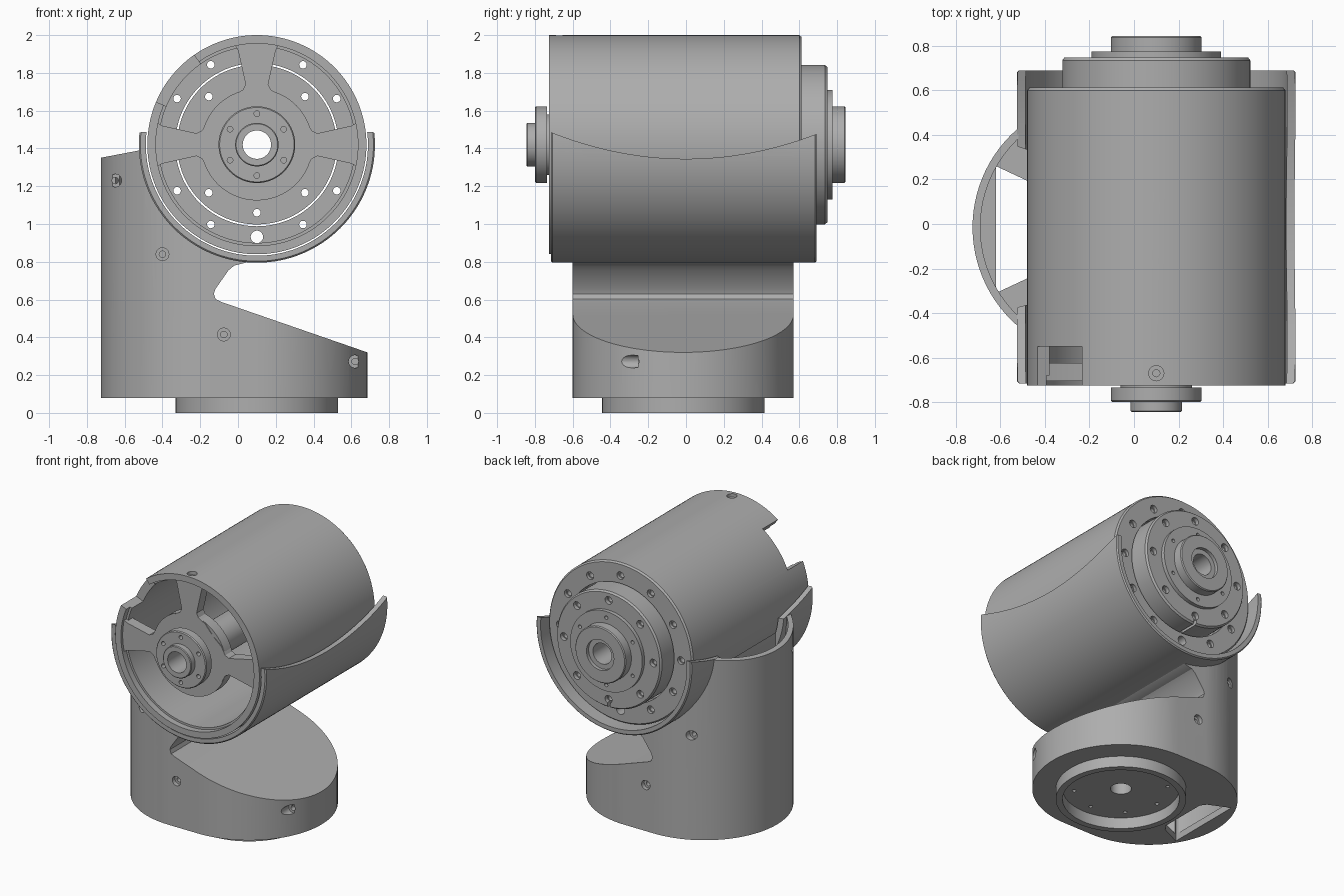
import bpy, bmesh, math
from math import cos, sin, pi, radians, sqrt
from mathutils import Matrix

if "Cube" in bpy.data.objects:
    bpy.data.objects.remove(bpy.data.objects["Cube"], do_unlink=True)

CX, CZ = 0.1, 1.42            # axis of the horizontal joint
BY, BR, LX = -0.015, 0.585, -0.14   # base: centre y, radius, left centre x

grey = bpy.data.materials.new("plain_grey")
grey.use_nodes = True
grey.diffuse_color = (0.42, 0.42, 0.42, 1)
grey.node_tree.nodes["Principled BSDF"].inputs["Base Color"].default_value = (0.42, 0.42, 0.42, 1)


def finish(name, bm):
    bmesh.ops.remove_doubles(bm, verts=bm.verts, dist=1e-5)
    bmesh.ops.recalc_face_normals(bm, faces=bm.faces)
    mesh = bpy.data.meshes.new(name)
    bm.to_mesh(mesh)
    bm.free()
    ob = bpy.data.objects.new(name, mesh)
    bpy.context.collection.objects.link(ob)
    mesh.materials.append(grey)
    return ob


def add_prism(bm, pts, axis, lo, hi):
    """Extrude a 2D outline along x, y or z."""
    place = {"x": lambda p, t: (t, *p), "y": lambda p, t: (p[0], t, p[1]),
             "z": lambda p, t: (*p, t)}[axis]
    a = [bm.verts.new(place(p, lo)) for p in pts]
    b = [bm.verts.new(place(p, hi)) for p in pts]
    bm.faces.new(a)
    bm.faces.new(b[::-1])
    for i in range(len(pts)):
        j = (i + 1) % len(pts)
        bm.faces.new((a[i], b[i], b[j], a[j]))


def prism(name, pts, axis, lo, hi):
    bm = bmesh.new()
    add_prism(bm, pts, axis, lo, hi)
    return finish(name, bm)


def arc(cx, cy, r, a0, a1, n):
    return [(cx + r * cos(radians(a0 + (a1 - a0) * i / n)),
             cy + r * sin(radians(a0 + (a1 - a0) * i / n))) for i in range(n + 1)]


def rods(name, spots, axis="y", n=20):
    """Several cylinders in one mesh: (u, v, radius, lo, hi)."""
    bm = bmesh.new()
    for u, v, r, lo, hi in spots:
        add_prism(bm, arc(u, v, r, 0, 360, n)[:-1], axis, lo, hi)
    return finish(name, bm)


def circle_of(count, radius, r, lo, hi, turn=0):
    return [(CX + radius * cos(2 * pi * i / count + turn),
             CZ + radius * sin(2 * pi * i / count + turn), r, lo, hi) for i in range(count)]


def lathe(name, profile, steps=128):
    """Spin a closed (radius, y) outline round the joint axis."""
    bm = bmesh.new()
    vs = [bm.verts.new((CX + r, y, CZ)) for r, y in profile]
    es = [bm.edges.new((vs[i], vs[(i + 1) % len(vs)])) for i in range(len(vs))]
    bmesh.ops.spin(bm, geom=vs + es, cent=(CX, 0, CZ), axis=(0, 1, 0),
                   angle=2 * pi, steps=steps, use_duplicate=False)
    return finish(name, bm)


def boolean(ob, tool, op="DIFFERENCE", keep=False):
    mod = ob.modifiers.new("cut", "BOOLEAN")
    mod.operation, mod.object, mod.solver = op, tool, "EXACT"
    deps = bpy.context.evaluated_depsgraph_get()
    deps.update()
    mesh = bpy.data.meshes.new_from_object(ob.evaluated_get(deps))
    ob.modifiers.clear()
    ob.data = mesh
    if not keep:
        bpy.data.objects.remove(tool, do_unlink=True)


# Base: rounded-end block trimmed to the side outline
bm = bmesh.new()
add_prism(bm, arc(CX, BY, BR, -90, 90, 48) + arc(LX, BY, BR, 90, 270, 48), "z", 0.08, 1.6)
rim = [e for e in bm.edges if all(v.co.z < 0.1 for v in e.verts)]
bmesh.ops.bevel(bm, geom=rim, offset=0.015, segments=2, affect="EDGES", profile=0.5)
base = finish("base_body", bm)
outline = [(-0.9, 0), (0.9, 0), (0.9, 0.245), (0.68, 0.322), (-0.09, 0.588), (-0.118, 0.602),
           (-0.128, 0.63), (-0.12, 0.655), (-0.05, 0.755), (-0.02, 0.78), (0.04, 0.795),
           (0.1, 0.84), (0.1, 1.5), (-0.52, 1.39), (-0.73, 1.35), (-0.9, 1.317)]
boolean(base, prism("outline_tool", outline, "y", -1, 1), "INTERSECT")
boolean(base, rods("saddle_tool", [(CX, CZ, 0.62, -1, 1)], n=128))

# Cable cavity and the slot through its floor
boolean(base, prism("cavity_tool", arc(LX, BY, 0.55, 130, 230, 24) + [(-0.25, -0.43), (-0.25, 0.4)],
                    "z", 0.13, 1.7))
slot = [(-0.62, 0.26), (-0.47, 0.19), (-0.44, 0.15), (-0.44, -0.2), (-0.47, -0.24), (-0.62, -0.31)]
boolean(base, prism("slot_tool", slot, "z", 0, 0.3))


# Counterbored screw holes in the front and back walls
def skin(x):
    dx = x - LX if x < LX else max(0, x - CX)
    return sqrt(BR * BR - dx * dx)


screws = [(-0.65, 1.23), (-0.4, 0.84), (-0.075, 0.415), (0.62, 0.272)]
for r, depth in ((0.034, 0.03), (0.017, 0.08)):
    front = [(x, z, r, -1, BY - skin(x) + depth) for x, z in screws]
    back = [(x, z, r, BY + skin(x) - depth, 1) for x, z in screws[1:3]]
    boolean(base, rods("screw_tool", front + back))

# Underside mounting socket
holes = [(CX, BY, 0.07, -0.1, 0.25)]
holes += [(CX + 0.31 * cos(i * pi / 4), BY + 0.31 * sin(i * pi / 4), 0.013, -0.1, 0.12) for i in range(8)]
boolean(base, rods("socket_hole_tool", holes, "z"))
collar = rods("base_collar", [(CX, BY, 0.43, 0, 0.1)], "z", 96)
boolean(collar, rods("collar_tool", [(CX, BY, 0.385, -0.1, 0.2)], "z", 96))

# Cradle: half shell with dipped edges
cradle = lathe("cradle", [(0.588, -0.715), (0.617, -0.715), (0.625, -0.707),
                          (0.625, 0.682), (0.617, 0.69), (0.588, 0.69)])
dip = [(y / 20, 1.345 + 0.135 * (y / 14) ** 2) for y in range(-16, 17)]
boolean(cradle, prism("dip_tool", dip + [(0.8, 2.3), (-0.8, 2.3)], "x", -1, 1))
window = [(-0.75, 0.3), (-0.62, 0.38), (-0.47, 0.33), (-0.47, -0.36), (-0.62, -0.4), (-0.75, -0.3)]
boolean(cradle, prism("window_tool", window, "z", 1.0, 2))

# Joint housing: open tube with a notch at the front and a bolted rear ring
tube = lathe("housing_tube", [(0.535, -0.725), (0.58, -0.725), (0.58, 0.6), (0.57, 0.612),
                              (0.432, 0.612), (0.432, 0.53), (0.52, 0.53), (0.52, -0.68), (0.535, -0.68)])
boolean(tube, prism("notch_tool", arc(CX, CZ, 0.8, 125, 157, 8) + arc(CX, CZ, 0.45, 157, 125, 8),
                    "y", -1, -0.55))
boolean(tube, rods("top_screw_tool", [(CX, -0.67, 0.034, 1.975, 2.2)], "z"))
boolean(tube, rods("top_pin_tool", [(CX, -0.67, 0.016, 1.8, 2.2)], "z"))
ring = [s for s in circle_of(12, 0.488, 0.02, 0.4, 0.8) if s[1] > 0.94]
boolean(tube, rods("ring_hole_tool", ring + [(CX, CZ - 0.488, 0.033, 0.4, 0.8)]))
boolean(tube, rods("ring_bore_tool", circle_of(12, 0.488, 0.028, 0.59, 0.8)))

# Rear output flange with stepped hub
flange = lathe("output_flange", [(0.075, 0.53), (0.422, 0.53), (0.422, 0.735), (0.412, 0.748),
                                 (0.29, 0.748), (0.29, 0.775), (0.203, 0.775), (0.203, 0.838),
                                 (0.197, 0.845), (0.11, 0.845), (0.11, 0.82), (0.075, 0.82)])
boolean(flange, rods("flange_hole_tool", circle_of(8, 0.36, 0.02, 0.4, 0.9)))
boolean(flange, rods("flange_bore_tool", circle_of(8, 0.36, 0.028, 0.72, 0.9)))
boolean(flange, rods("flange_small_tool", circle_of(6, 0.245, 0.013, 0.74, 0.9, pi / 6)))
boolean(flange, prism("key_tool", [(0.09, 0.95), (0.11, 0.95), (0.11, 1.04), (0.09, 1.04)], "y", 0.6, 0.9))

# Front hub, hollow shaft and three-armed spider
hub = lathe("front_hub", [(0.075, -0.845), (0.11, -0.845), (0.115, -0.84), (0.115, -0.8),
                          (0.197, -0.8), (0.203, -0.793), (0.203, -0.735), (0.16, -0.735),
                          (0.16, -0.7), (0.295, -0.7), (0.295, -0.62), (0.12, -0.62),
                          (0.12, 0.54), (0.075, 0.54)])
boolean(hub, rods("hub_hole_tool", circle_of(6, 0.164, 0.015, -0.9, -0.76, pi / 6)))
half = [(0.2, 0.18), (0.26, 0.13), (0.29, 0.075), (0.32, 0.06), (0.5, 0.1), (0.535, 0.12)]
arm = half + [(a, -b) for a, b in reversed(half)]
for label, turn in (("left", 0), ("top", 90), ("right", 180)):
    rot = Matrix.Rotation(radians(turn), 2)
    pts = [(CX + a * cos(radians(turn)) - b * sin(radians(turn)),
            CZ + a * sin(radians(turn)) + b * cos(radians(turn))) for a, b in arm]
    prism("spider_arm_" + label, pts, "y", -0.705, -0.625)

# Smooth the curved walls, keep the edges crisp
for ob in (o for o in bpy.context.collection.objects if o.type == "MESH"):
    ob.select_set(True)
    bpy.context.view_layer.objects.active = ob
bpy.ops.object.shade_smooth_by_angle(angle=radians(25))
